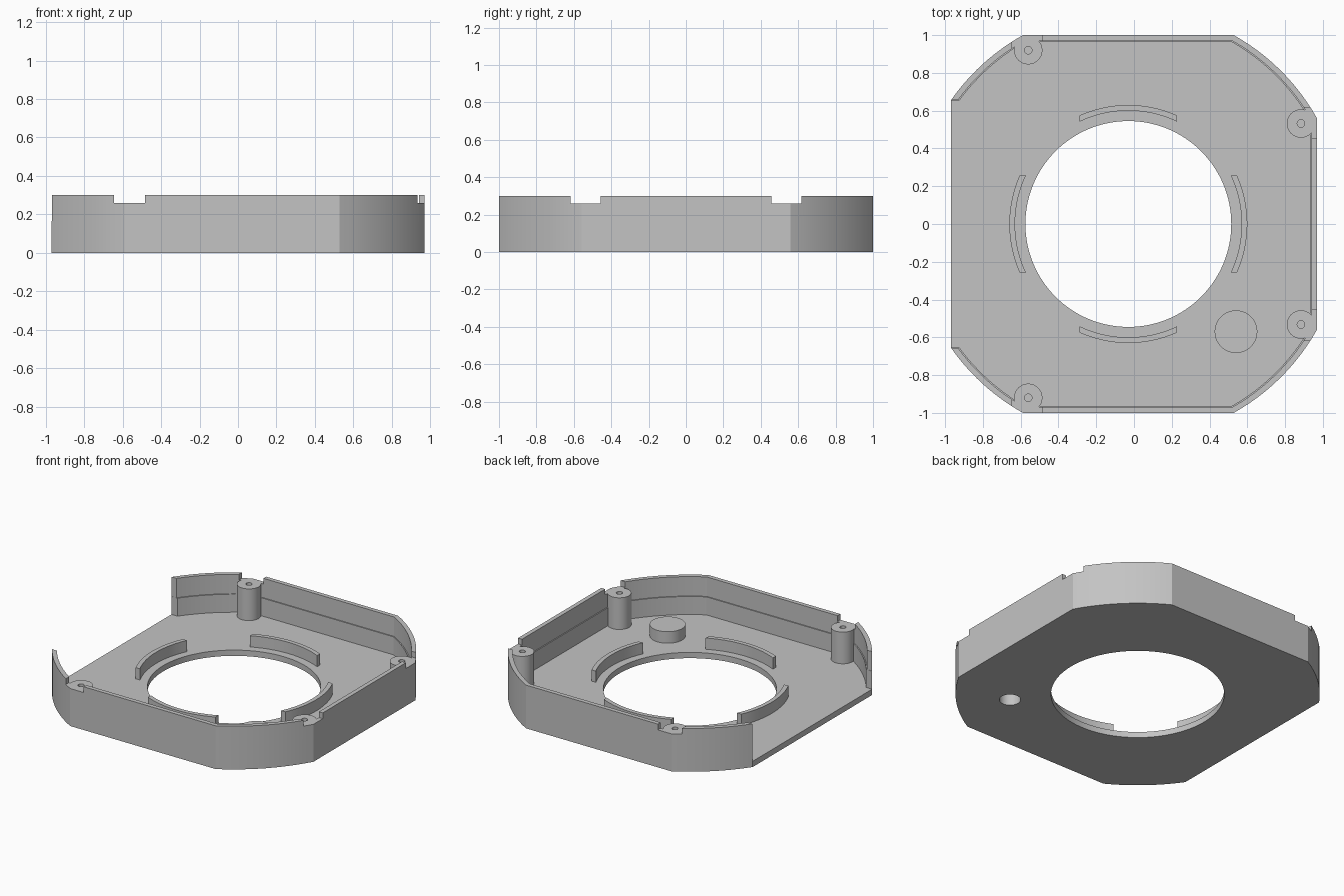
import bpy, bmesh
from math import sin, cos, asin, acos, pi, radians, sqrt

cube = bpy.data.objects.get("Cube")
if cube:
    bpy.data.objects.remove(cube, do_unlink=True)

CX = -0.03                 # centre of the round corners and the opening
HALF_X, HALF_Y, R = 0.97, 1.0, 1.145
FLOOR, RIM, POST_TOP, LEDGE = 0.04, 0.30, 0.26, 0.165

grey = bpy.data.materials.new("light_grey")
grey.use_nodes = True
grey.diffuse_color = (0.55, 0.55, 0.55, 1)
grey.node_tree.nodes["Principled BSDF"].inputs["Base Color"].default_value = (0.55, 0.55, 0.55, 1)


def prism(name, pts, z0, z1):
    """Extrude a flat outline from z0 to z1."""
    bm = bmesh.new()
    base = bm.faces.new([bm.verts.new((x, y, z0)) for x, y in pts])
    top = bmesh.ops.extrude_face_region(bm, geom=[base])["geom"]
    for v in top:
        if isinstance(v, bmesh.types.BMVert):
            v.co.z = z1
    bmesh.ops.recalc_face_normals(bm, faces=bm.faces)
    mesh = bpy.data.meshes.new(name)
    bm.to_mesh(mesh)
    bm.free()
    mesh.materials.append(grey)
    ob = bpy.data.objects.new(name, mesh)
    bpy.context.collection.objects.link(ob)
    return ob


def arc(r, a0, a1, n, cx=CX, cy=0.0):
    return [(cx + r * cos(a0 + (a1 - a0) * i / n), cy + r * sin(a0 + (a1 - a0) * i / n))
            for i in range(n + 1)]


def circle(r, cx, cy, n=48):
    return arc(r, 0, 2 * pi, n, cx, cy)[:-1]


def box(x0, x1, y0, y1):
    return [(x0, y0), (x1, y0), (x1, y1), (x0, y1)]


def outline(inset, mouth=None):
    """Rounded-corner square; with a mouth, it runs out past the open side."""
    r = R - inset
    flat = asin((HALF_Y - inset) / r)
    half = arc(r, acos((HALF_X - inset - CX) / r), flat, 12)
    if mouth:
        half += arc(r, pi - flat, pi - asin(mouth / r), 12) + [(-1.1, mouth)]
    else:
        half += arc(r, pi - flat, pi - acos((HALF_X + CX) / r), 12)
    return half + [(x, -y) for x, y in reversed(half)]


def combine(target, helper, operation):
    mod = target.modifiers.new("shape", "BOOLEAN")
    mod.operation, mod.solver, mod.object = operation, "EXACT", helper
    bpy.context.view_layer.objects.active = target
    bpy.ops.object.modifier_apply(modifier=mod.name)
    bpy.data.objects.remove(helper, do_unlink=True)


def cut(target, pts, z0, z1):
    combine(target, prism("cutter", pts, z0, z1), "DIFFERENCE")


def add(target, pts, z0, z1):
    combine(target, prism("addition", pts, z0, z1), "UNION")


# Tray with stepped inner wall, open on one side
housing = prism("housing", outline(0), 0, RIM)
cut(housing, outline(0.037, 0.655), FLOOR, LEDGE + 0.02)
cut(housing, outline(0.030, 0.656), LEDGE, RIM + 0.1)

# Screw posts, rim notches and screw holes
for side in (-1, 1):
    for x, y in ((-0.56, 0.92), (0.884, 0.532)):
        add(housing, circle(0.075, x, side * y), FLOOR / 2, POST_TOP + 0.02)
        if x < 0:
            notch = box(-0.645, -0.484, 0.8, 1.1)
        else:
            notch = box(0.8, 1.1, 0.456, 0.617)
        notch = [(px, side * py) for px, py in notch]
        cut(housing, notch, POST_TOP, RIM + 0.1)
        cut(housing, circle(0.02, x, side * y, 24), 0.1, RIM + 0.1)

# Round boss, hollow from below
add(housing, circle(0.113, 0.54, -0.57), FLOOR / 2, 0.12)
cut(housing, circle(0.067, 0.54, -0.57), -0.1, 0.1)

# Large central opening
cut(housing, circle(0.545, CX, 0, 128), -0.1, 0.2)

# Four curved ribs around the opening, ends cut parallel
parts = [housing]
inner, outer, reach = 0.60, 0.63, 0.258
for name, turn in (("left", 0), ("back", 1), ("right", 2), ("front", 3)):
    mid = turn * pi / 2
    a, b = asin(reach / inner), asin(reach / outer)
    pts = arc(outer, mid - b, mid + b, 16) + arc(inner, mid + a, mid - a, 16)
    parts.append(prism(name + "_rib", pts, FLOOR, 0.118))

# Smooth curves, crisp edges
bpy.ops.object.select_all(action="DESELECT")
for ob in parts:
    ob.select_set(True)
bpy.context.view_layer.objects.active = housing
bpy.ops.object.shade_smooth_by_angle(angle=radians(20))
